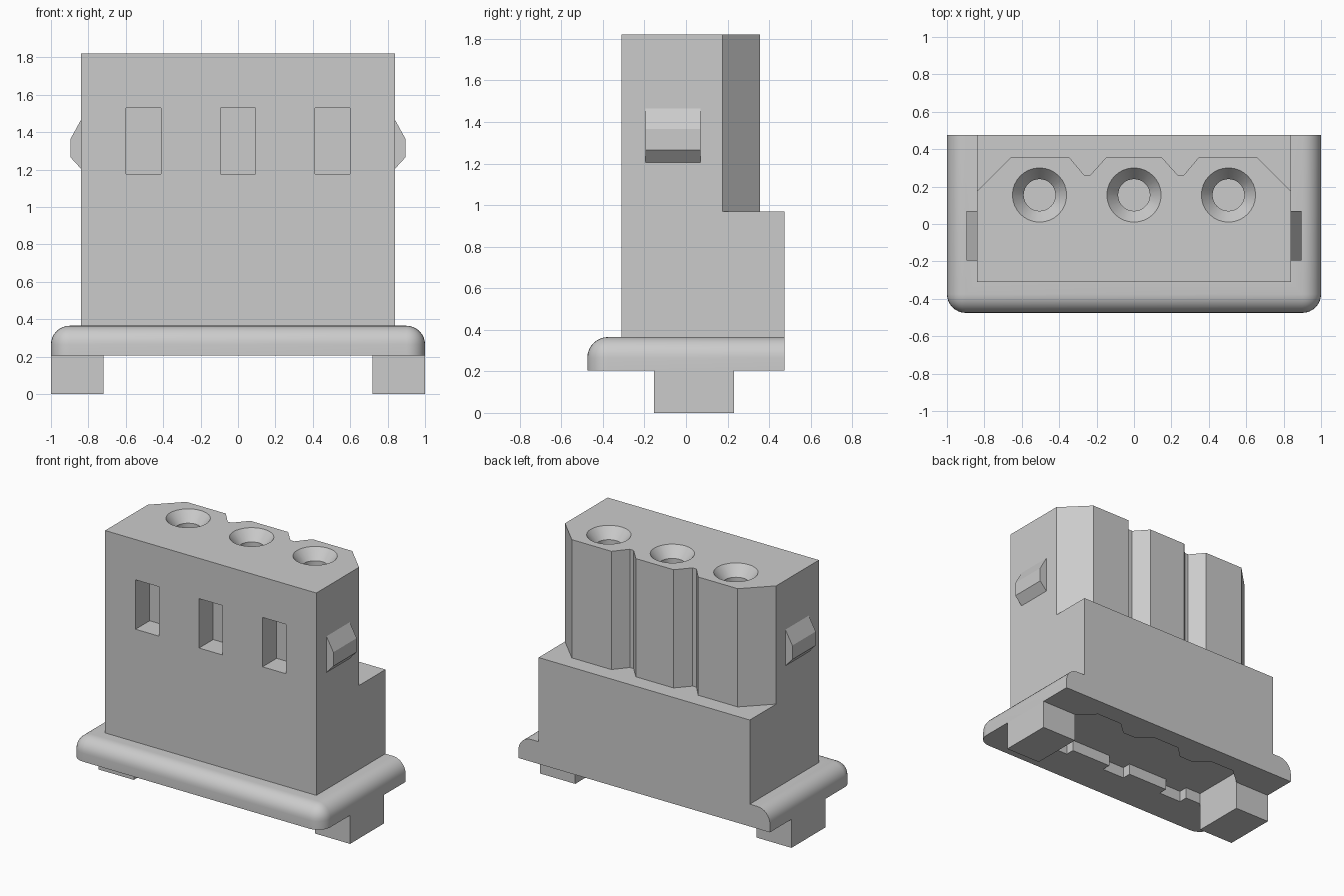
import bpy, bmesh
from math import cos, sin, pi, radians

if "Cube" in bpy.data.objects:
    bpy.data.objects.remove(bpy.data.objects["Cube"])


def finish(name, bm):
    bmesh.ops.recalc_face_normals(bm, faces=bm.faces[:])
    mesh = bpy.data.meshes.new(name)
    bm.to_mesh(mesh)
    bm.free()
    obj = bpy.data.objects.new(name, mesh)
    bpy.context.collection.objects.link(obj)
    return obj


def loft(name, rings):
    """Closed solid through matching rings of points."""
    bm = bmesh.new()
    loops = [[bm.verts.new(p) for p in ring] for ring in rings]
    n = len(loops[0])
    for a, b in zip(loops, loops[1:]):
        for i in range(n):
            j = (i + 1) % n
            bm.faces.new((a[i], a[j], b[j], b[i]))
    bm.faces.new(loops[0])
    bm.faces.new(loops[-1])
    return finish(name, bm)


def prism(name, outline, z0, z1):
    return loft(name, [[(x, y, z) for x, y in outline] for z in (z0, z1)])


def box(name, x0, x1, y0, y1, z0, z1):
    return prism(name, [(x0, y0), (x1, y0), (x1, y1), (x0, y1)], z0, z1)


def combine(obj, other, operation):
    mod = obj.modifiers.new(operation.lower(), 'BOOLEAN')
    mod.operation, mod.solver, mod.object = operation, 'EXACT', other
    bpy.context.view_layer.objects.active = obj
    bpy.ops.object.modifier_apply(modifier=mod.name)
    bpy.data.objects.remove(other, do_unlink=True)


def mirrored(half):
    """Right half of an outline, followed by its left mirror image."""
    return half + [(-x, y) for x, y in reversed(half)]


PITCH = 0.505
COLUMNS = (-PITCH, 0, PITCH)

# Base flange: rounded front corners and top edges, flat back
housing = box("housing", -1, 1, -0.475, 0.475, 0.205, 0.365)
bm = bmesh.new()
bm.from_mesh(housing.data)
edges = []
for e in bm.edges:
    a, b = (v.co for v in e.verts)
    front = a.y < 0 and b.y < 0
    top = a.z > 0.3 and b.z > 0.3
    at_back = a.y > 0 and b.y > 0
    if (top and not at_back) or (front and abs(a.z - b.z) > 0.1):
        edges.append(e)
bmesh.ops.bevel(bm, geom=edges, offset=0.1, offset_type='OFFSET', segments=8,
                profile=0.5, affect='EDGES', clamp_overlap=False)
bm.to_mesh(housing.data)
bm.free()

# Body: scalloped tower plus the lower step behind it
tower = mirrored([(0.84, -0.31), (0.84, 0.175), (0.66, 0.355), (0.345, 0.355),
                  (0.265, 0.26), (0.235, 0.26), (0.15, 0.355)])
combine(housing, prism("tower", tower, 0.32, 1.82), 'UNION')
combine(housing, box("step", -0.84, 0.84, -0.31, 0.475, 0.3, 0.97), 'UNION')

# Contact holes with countersinks, and the front windows
for x in COLUMNS:
    rings = [[(x + r * cos(2 * pi * i / 32), 0.155 + r * sin(2 * pi * i / 32), z)
              for i in range(32)]
             for r, z in ((0.085, 1.5), (0.085, 1.745), (0.161, 1.84))]
    combine(housing, loft("hole_cutter", rings), 'DIFFERENCE')
    combine(housing, box("window_cutter", x - 0.0925, x + 0.0925,
                         -0.4, -0.15, 1.175, 1.53), 'DIFFERENCE')

# Underside recess: scalloped back wall, three notches in the front wall
half = [(0.09, -0.22), (0.09, -0.155), (PITCH - 0.09, -0.155),
        (PITCH - 0.09, -0.22), (PITCH + 0.09, -0.22), (PITCH + 0.09, -0.155),
        (0.72, -0.155), (0.72, 0.23), (0.6, 0.335), (0.4, 0.335),
        (0.305, 0.25), (0.2, 0.25), (0.11, 0.335)]
combine(housing, prism("recess_cutter", mirrored(half), 0.1, 0.285), 'DIFFERENCE')

bpy.ops.object.select_all(action='DESELECT')
housing.select_set(True)
bpy.context.view_layer.objects.active = housing
bpy.ops.object.shade_smooth_by_angle(angle=radians(25))

# Feet and side latches, left and right
latch = [(0.84, 1.205), (0.895, 1.265), (0.895, 1.365), (0.84, 1.465)]
for side, s in (("left", -1), ("right", 1)):
    box(side + "_foot", s * 0.72, s * 1.0, -0.155, 0.23, 0, 0.205)
    loft(side + "_latch", [[(s * x, y, z) for x, z in latch] for y in (-0.195, 0.07)])
